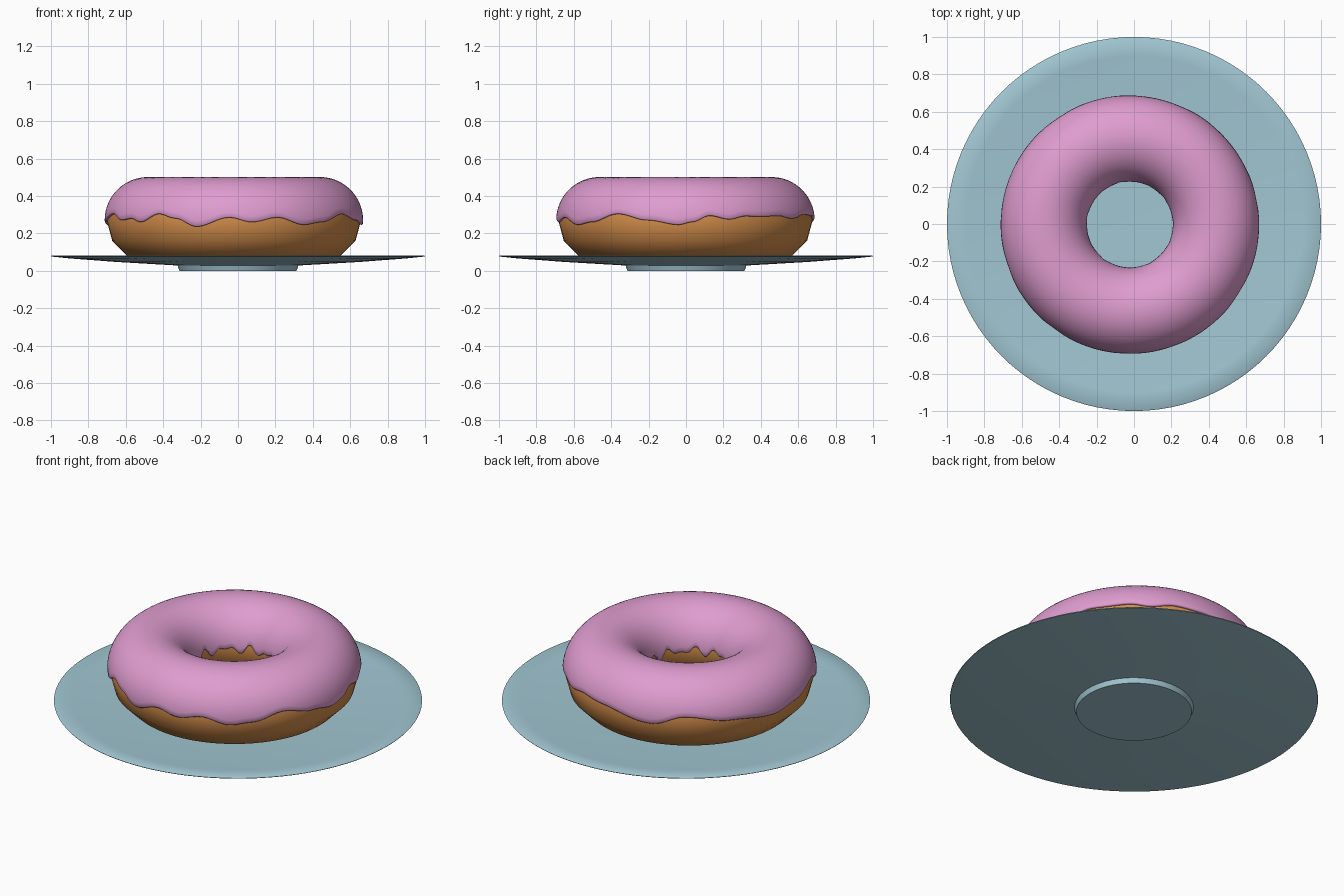
import bpy, bmesh, math

if "Cube" in bpy.data.objects:
    bpy.data.objects.remove(bpy.data.objects["Cube"])

CX, CY, CZ, R = -0.022, -0.003, 0.27, 0.46   # doughnut centre and ring radius


def material(name, rgb):
    m = bpy.data.materials.new(name)
    m.diffuse_color = (*rgb, 1)
    m.use_nodes = True
    m.node_tree.nodes["Principled BSDF"].inputs["Base Color"].default_value = m.diffuse_color
    return m


def grid_object(name, rings, mat, close_profile, angle):
    """Skin a list of closed-around rings of profile points."""
    bm = bmesh.new()
    vs = [[bm.verts.new(p) for p in ring] for ring in rings]
    n, m = len(vs), len(vs[0])
    for i in range(n):
        for j in range(m if close_profile else m - 1):
            a, b = vs[i], vs[(i + 1) % n]
            k = (j + 1) % m
            bm.faces.new((a[j], b[j], b[k], a[k]))
    bmesh.ops.remove_doubles(bm, verts=bm.verts, dist=1e-5)
    bmesh.ops.recalc_face_normals(bm, faces=bm.faces)
    me = bpy.data.meshes.new(name)
    bm.to_mesh(me)
    bm.free()
    me.materials.append(mat)
    ob = bpy.data.objects.new(name, me)
    bpy.context.collection.objects.link(ob)
    bpy.ops.object.select_all(action='DESELECT')
    ob.select_set(True)
    bpy.context.view_layer.objects.active = ob
    bpy.ops.object.shade_smooth_by_angle(angle=math.radians(angle))
    return ob


def around(n):
    return [2 * math.pi * i / n for i in range(n)]


def tube_point(a, t, r):
    rho = R + r * math.cos(t)
    return (CX + rho * math.cos(a), CY + rho * math.sin(a), CZ + r * math.sin(t))


pink = material("pink icing", (0.74, 0.335, 0.63))
brown = material("golden dough", (0.66, 0.27, 0.07))
blue = material("pale blue china", (0.36, 0.57, 0.65))

# Plate: shallow dish on a round foot
profile = [(0, 0), (0.313, 0), (0.323, 0.028), (0.65, 0.047), (0.9, 0.066),
           (0.998, 0.076), (1.0, 0.079), (0.996, 0.082), (0.9, 0.076),
           (0.65, 0.06), (0.34, 0.048), (0, 0.048)]
grid_object("plate",
            [[(r * math.cos(a), r * math.sin(a), z) for r, z in profile] for a in around(96)],
            blue, False, 50)

# Dough ring with a twelve sided section
grid_object("dough",
            [[tube_point(a, t, 0.22) for t in around(12)] for a in around(64)],
            brown, True, 60)

# Heights of the icing's outer edge: degrees around the ring, z
EDGE = [(3, .26), (11, .295), (20, .275), (28, .293), (36, .29), (47, .295), (56, .28),
        (68, .303), (81, .295), (107, .249), (123, .303), (144, .268), (168, .24),
        (181, .263), (200, .305), (209, .27), (217, .28), (223, .26), (234, .305),
        (243, .28), (253, .235), (268, .285), (278, .26), (290, .285), (303, .245),
        (313, .26), (328, .305), (343, .27), (357, .245), (363, .26)]


def outer_edge(a):
    d = math.degrees(a)
    if d < 3:
        d += 360
    for (d0, z0), (d1, z1) in zip(EDGE, EDGE[1:]):
        if d0 <= d <= d1:
            s = (1 - math.cos(math.pi * (d - d0) / (d1 - d0))) / 2
            return z0 + (z1 - z0) * s
    return EDGE[0][1]


def inner_edge(a):
    return 0.272 + 0.017 * math.sin(11 * a + 0.6) + 0.013 * math.sin(17 * a + 2)


# Icing: wavy edged shell over the top, with a rounded lip
rings = []
for a in around(240):
    t0 = math.asin((outer_edge(a) - CZ) / 0.232)
    t1 = math.pi - math.asin((inner_edge(a) - CZ) / 0.232)
    lip, steps = 0.025, 28
    ring = [tube_point(a, t0 + lip, 0.205), tube_point(a, t0, 0.219), tube_point(a, t0, 0.226)]
    ring += [tube_point(a, t0 + lip + (t1 - t0 - 2 * lip) * k / steps, 0.231)
             for k in range(steps + 1)]
    ring += [tube_point(a, t1, 0.226), tube_point(a, t1, 0.219), tube_point(a, t1 - lip, 0.205)]
    rings.append(ring)
grid_object("icing", rings, pink, False, 60)
